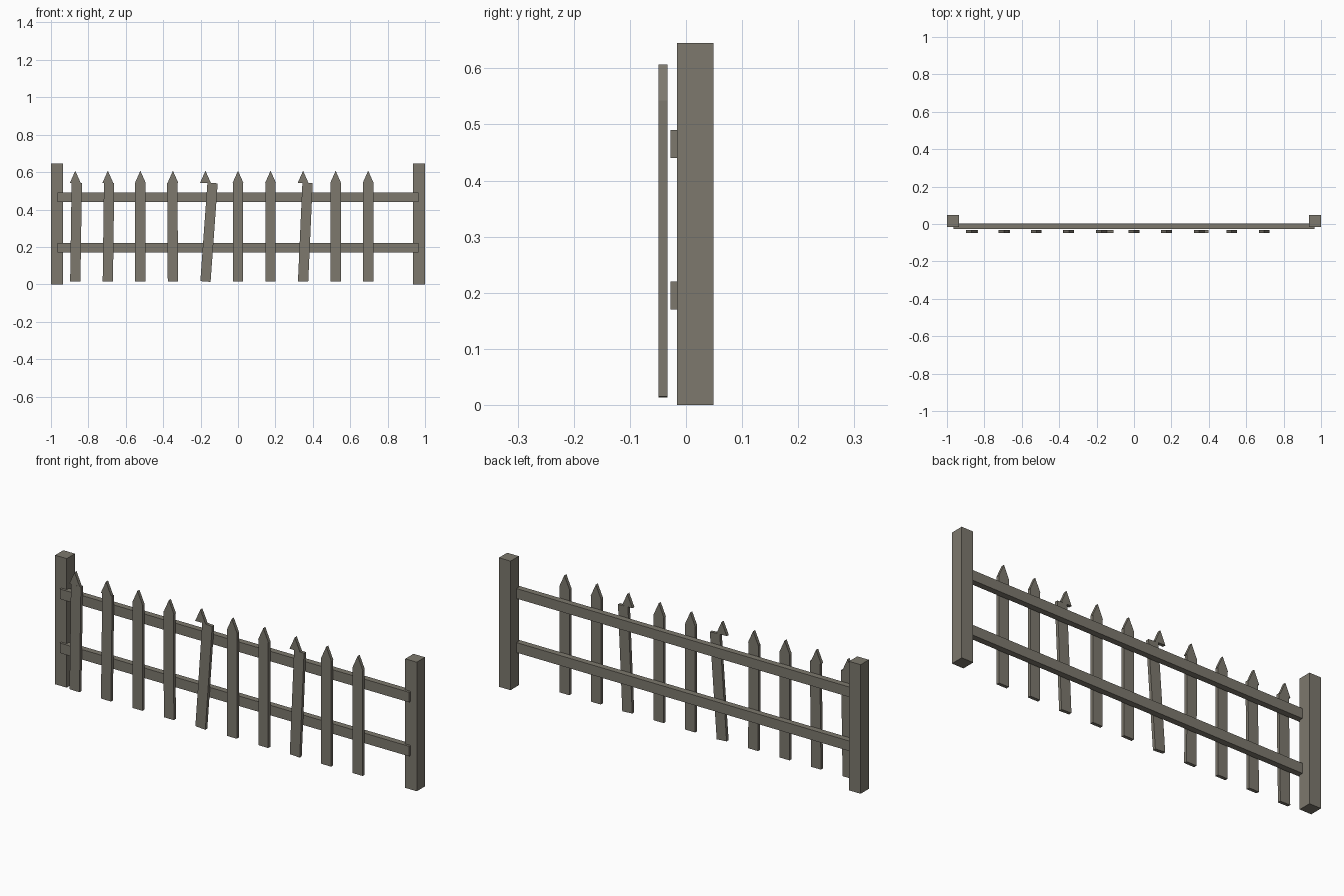
import bpy
import math

if "Cube" in bpy.data.objects:
    bpy.data.objects.remove(bpy.data.objects["Cube"])

wood = bpy.data.materials.new("weathered_wood")
wood.diffuse_color = (0.205, 0.19, 0.155, 1.0)
wood.use_nodes = True
wood.node_tree.nodes["Principled BSDF"].inputs["Base Color"].default_value = wood.diffuse_color


def prism(name, profile, y0, y1, origin=(0, 0, 0), lean=0.0):
    """Extrude an (x, z) outline from y0 to y1; lean tilts it about its origin."""
    n = len(profile)
    verts = [(x, y0, z) for x, z in profile] + [(x, y1, z) for x, z in profile]
    faces = [tuple(range(n)), tuple(range(2 * n - 1, n - 1, -1))]
    faces += [(i, n + i, n + (i + 1) % n, (i + 1) % n) for i in range(n)]
    mesh = bpy.data.meshes.new(name)
    mesh.from_pydata(verts, [], faces)
    mesh.materials.append(wood)
    obj = bpy.data.objects.new(name, mesh)
    obj.location = origin
    obj.rotation_euler = (0, lean, 0)
    bpy.context.collection.objects.link(obj)
    return obj


def rect(x0, x1, z0, z1):
    return [(x0, z0), (x1, z0), (x1, z1), (x0, z1)]


# End posts
for side, x in (("left", -0.968), ("right", 0.968)):
    prism(f"{side}_post", rect(-0.032, 0.032, 0, 0.645), -0.016, 0.049, (x, 0, 0))

# Horizontal rails
for label, z in (("lower", 0.17), ("upper", 0.44)):
    prism(f"{label}_rail", rect(-0.966, 0.966, z, z + 0.05), -0.028, 0.002)

# Pickets: some boards lean, while their pointed tips stay upright
leans = [0.015, 0.013, 0, -0.006, 0.072, 0, 0, 0.045, 0, 0]
half = 0.0275
for i, lean in enumerate(leans):
    x = -0.87 + 0.174 * i
    prism(f"picket_board_{i + 1}", rect(-half, half, 0, 0.528),
          -0.049, -0.033, (x, 0, 0.015), lean)
    prism(f"picket_tip_{i + 1}", [(-half - 0.001, 0), (half + 0.001, 0), (0, 0.064)],
          -0.049, -0.033, (x, 0, 0.543))
